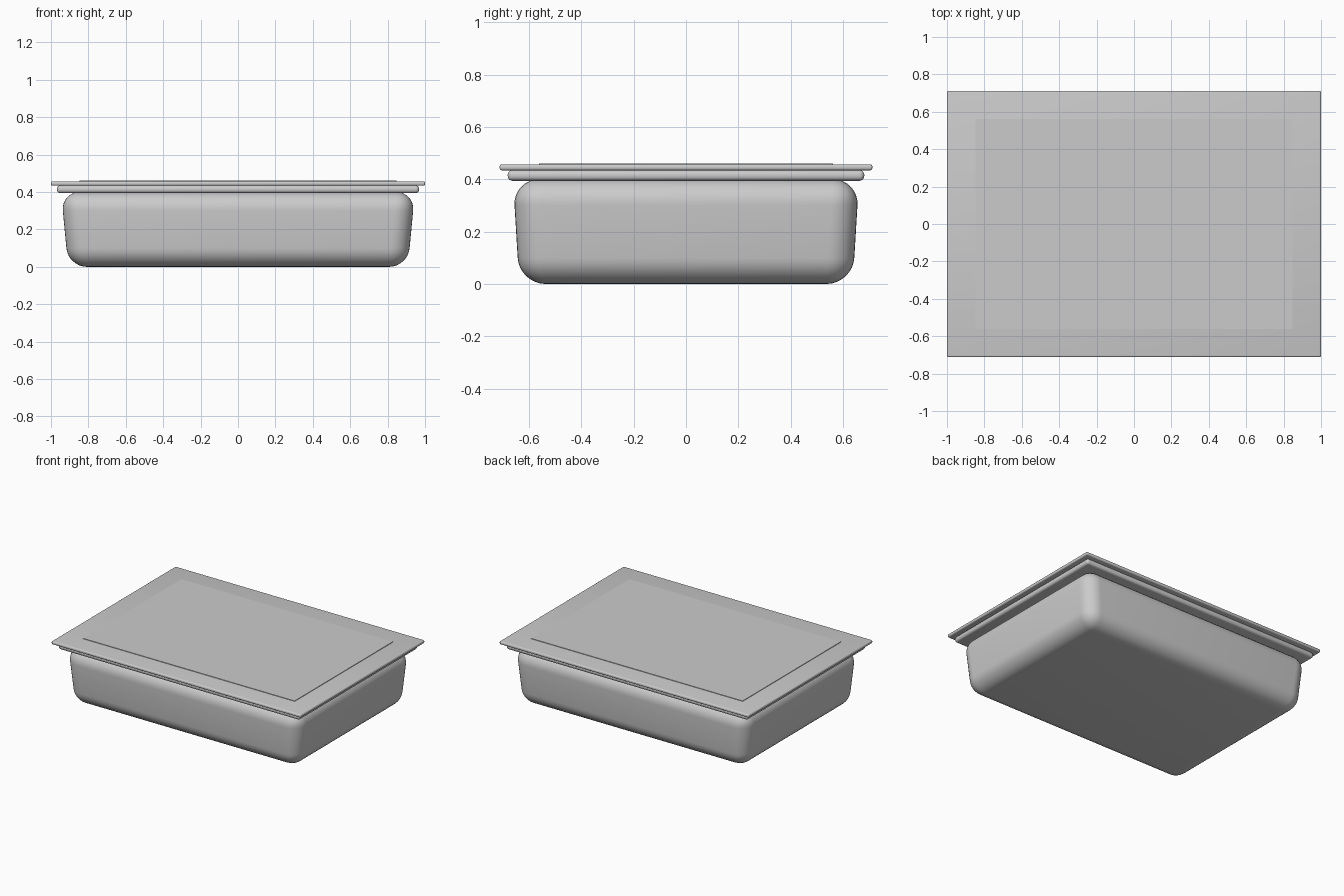
import bpy, bmesh, math

if "Cube" in bpy.data.objects:
    bpy.data.objects.remove(bpy.data.objects["Cube"])


def slab(name, bottom, top, z0, z1, radius, segments):
    """Rounded box whose half sizes run from bottom (x, y) to top (x, y)."""
    bm = bmesh.new()
    bmesh.ops.create_cube(bm, size=2)
    for v in bm.verts:
        hx, hy = top if v.co.z > 0 else bottom
        v.co = (v.co.x * hx, v.co.y * hy, z1 if v.co.z > 0 else z0)
    mesh = bpy.data.meshes.new(name)
    bm.to_mesh(mesh)
    bm.free()
    obj = bpy.data.objects.new(name, mesh)
    bpy.context.collection.objects.link(obj)
    if radius:
        bevel = obj.modifiers.new("rounded_edges", 'BEVEL')
        bevel.width = radius
        bevel.segments = segments
        bevel.limit_method = 'ANGLE'
    bpy.ops.object.select_all(action='DESELECT')
    obj.select_set(True)
    bpy.context.view_layer.objects.active = obj
    if radius:
        bpy.ops.object.modifier_apply(modifier="rounded_edges")
    bpy.ops.object.shade_smooth_by_angle(angle=math.radians(35))
    return obj


# Tapered dish with generously rounded edges
slab("dish_body", (0.908, 0.637), (0.946, 0.661), 0, 0.40, 0.10, 8)

# Rolled rim around the dish mouth
slab("dish_rim", (0.968, 0.681), (0.968, 0.681), 0.394, 0.435, 0.018, 5)

# Flat overhanging lid
slab("lid", (1.0, 0.712), (1.0, 0.712), 0.434, 0.457, 0.009, 4)

# Slightly raised centre panel on the lid
slab("lid_panel", (0.848, 0.562), (0.848, 0.562), 0.45, 0.461, 0, 0)
